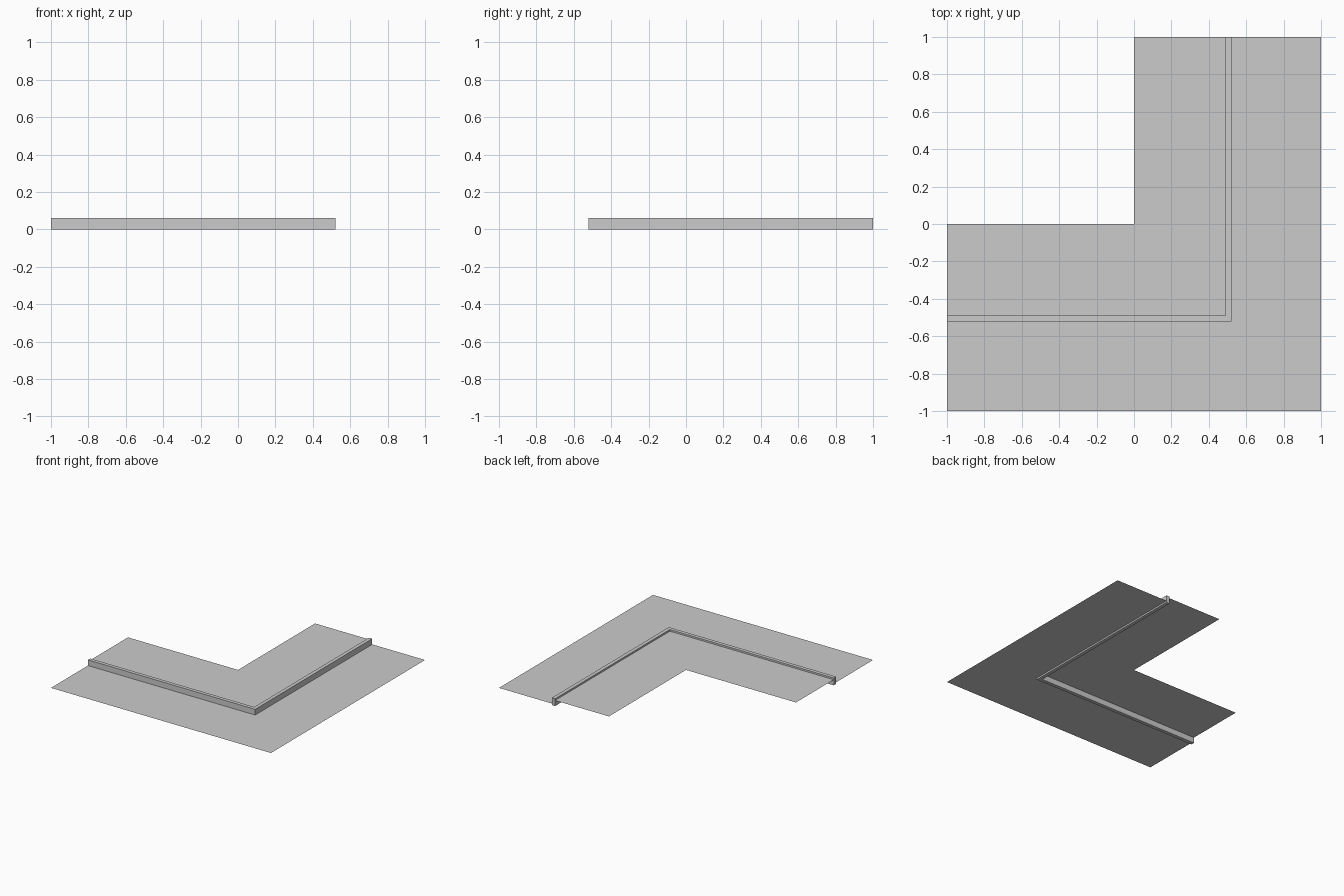
import bpy
import bmesh

if "Cube" in bpy.data.objects:
    bpy.data.objects.remove(bpy.data.objects["Cube"], do_unlink=True)

# One plain concrete grey
grey = bpy.data.materials.new("concrete grey")
grey.use_nodes = True
colour = (0.6, 0.6, 0.6, 1)
grey.diffuse_color = colour
grey.node_tree.nodes["Principled BSDF"].inputs["Base Color"].default_value = colour

ROAD_Z, PAVEMENT_Z, KERB_TOP = 0.013, 0.046, 0.06
KERB_IN, KERB_OUT = 0.49, 0.52


def corner_strip(name, inner, outer, z, height=0):
    """L-shaped strip between two offsets from the inner corner, mitred at the bend."""
    bm = bmesh.new()
    a = [bm.verts.new((x, y, z)) for x, y in ((-1, -inner), (inner, -inner), (inner, 1))]
    b = [bm.verts.new((x, y, z)) for x, y in ((-1, -outer), (outer, -outer), (outer, 1))]
    faces = [bm.faces.new((b[i], b[i + 1], a[i + 1], a[i])) for i in range(2)]
    if height:
        top = bmesh.ops.extrude_face_region(bm, geom=faces, use_keep_orig=True)
        moved = [v for v in top["geom"] if isinstance(v, bmesh.types.BMVert)]
        bmesh.ops.translate(bm, vec=(0, 0, height), verts=moved)
        bmesh.ops.recalc_face_normals(bm, faces=bm.faces)
    mesh = bpy.data.meshes.new(name)
    bm.to_mesh(mesh)
    bm.free()
    mesh.materials.append(grey)
    obj = bpy.data.objects.new(name, mesh)
    bpy.context.collection.objects.link(obj)
    return obj


# Lower road outside, raised pavement inside, kerb between them
corner_strip("road", KERB_OUT, 1, ROAD_Z)
corner_strip("pavement", 0, KERB_IN, PAVEMENT_Z)
corner_strip("kerb", KERB_IN, KERB_OUT, 0, KERB_TOP)
